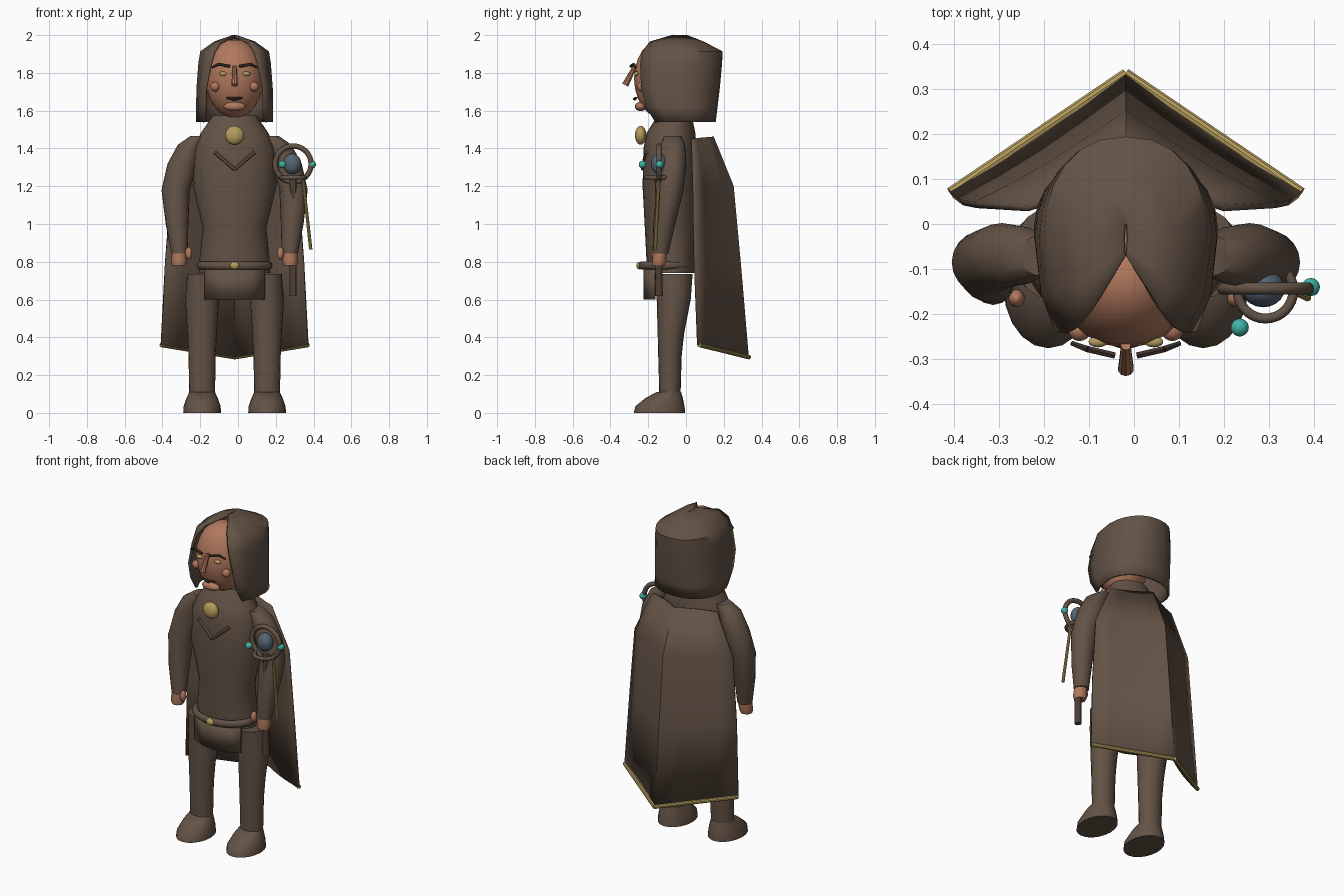
import bpy, bmesh, math
from mathutils import Vector

if "Cube" in bpy.data.objects:
    bpy.data.objects.remove(bpy.data.objects["Cube"])

CX = -0.018  # body centre line


def mat(name, c):
    m = bpy.data.materials.new(name)
    m.diffuse_color = (*c, 1)
    m.use_nodes = True
    m.node_tree.nodes["Principled BSDF"].inputs["Base Color"].default_value = m.diffuse_color
    return m


CLOTH = mat("brown cloth", (0.125, 0.085, 0.06))
SKIN = mat("skin", (0.44, 0.19, 0.11))
GOLD = mat("gold", (0.46, 0.34, 0.11))
TEAL = mat("teal", (0.05, 0.45, 0.38))
ORB = mat("slate blue", (0.09, 0.13, 0.17))
DARK = mat("dark hair", (0.05, 0.033, 0.025))


def make(name, verts, faces, m, thick=0, angle=40):
    me = bpy.data.meshes.new(name)
    me.from_pydata(verts, [], faces)
    bm = bmesh.new()
    bm.from_mesh(me)
    bmesh.ops.remove_doubles(bm, verts=bm.verts, dist=0.0005)
    bmesh.ops.recalc_face_normals(bm, faces=bm.faces)
    bm.to_mesh(me)
    bm.free()
    ob = bpy.data.objects.new(name, me)
    bpy.context.collection.objects.link(ob)
    me.materials.append(m)
    if thick:
        s = ob.modifiers.new("thickness", 'SOLIDIFY')
        s.thickness = thick
        s.offset = 0
    bpy.ops.object.select_all(action='DESELECT')
    bpy.context.view_layer.objects.active = ob
    ob.select_set(True)
    bpy.ops.object.shade_smooth_by_angle(angle=math.radians(angle))
    return ob


def grid(rows):
    """Open sheet through equally long rows of points."""
    n = len(rows[0])
    verts = [p for r in rows for p in r]
    faces = [(i * n + j, i * n + j + 1, (i + 1) * n + j + 1, (i + 1) * n + j)
             for i in range(len(rows) - 1) for j in range(n - 1)]
    return verts, faces


def loft(name, rings, m, n=20):
    """Capped stack of ellipses (cx, cy, z, rx, ry)."""
    verts = [(cx + rx * math.cos(2 * math.pi * k / n), cy + ry * math.sin(2 * math.pi * k / n), z)
             for cx, cy, z, rx, ry in rings for k in range(n)]
    faces = [(i * n + k, i * n + (k + 1) % n, (i + 1) * n + (k + 1) % n, (i + 1) * n + k)
             for i in range(len(rings) - 1) for k in range(n)]
    faces += [tuple(range(n)), tuple(range((len(rings) - 1) * n, len(rings) * n))]
    return make(name, verts, faces, m)


def ball(name, loc, r, m):
    bpy.ops.mesh.primitive_uv_sphere_add(segments=20, ring_count=12, location=loc)
    ob = bpy.context.object
    ob.name = name
    ob.scale = r
    ob.data.materials.append(m)
    bpy.ops.object.shade_smooth()
    return ob


def ring(name, loc, major, minor, m, rot=(0, 0, 0), scale=(1, 1, 1)):
    bpy.ops.mesh.primitive_torus_add(major_segments=32, minor_segments=10, location=loc,
                                     rotation=rot, major_radius=major, minor_radius=minor)
    ob = bpy.context.object
    ob.name = name
    ob.scale = scale
    ob.data.materials.append(m)
    bpy.ops.object.shade_smooth()


def rod(name, a, b, r1, r2, m, n=10):
    a, b = Vector(a), Vector(b)
    bpy.ops.mesh.primitive_cone_add(vertices=n, radius1=r1, radius2=r2, depth=(b - a).length,
                                    location=(a + b) / 2)
    ob = bpy.context.object
    ob.name = name
    ob.rotation_euler = (b - a).to_track_quat('Z', 'Y').to_euler()
    ob.data.materials.append(m)
    bpy.ops.object.shade_smooth_by_angle()


# Torso, belt and hips
loft("torso", [(CX, -0.08, 0.74, 0.19, 0.125), (CX, -0.08, 0.82, 0.185, 0.13),
               (CX, -0.08, 0.98, 0.168, 0.138), (CX, -0.085, 1.2, 0.222, 0.145),
               (CX, -0.085, 1.4, 0.215, 0.14), (CX, -0.08, 1.48, 0.18, 0.13),
               (CX, -0.06, 1.575, 0.115, 0.09)], CLOTH, 24)
ring("belt", (CX, -0.1, 0.78), 0.183, 0.022, CLOTH, scale=(0.98, 0.74, 1))
ball("buckle", (CX, -0.247, 0.78), (0.025, 0.016, 0.02), GOLD)
arc = [(CX + 0.157 * s, -0.217 + 0.05 * s * s) for s in (-1, -0.5, 0, 0.5, 1)]
make("front_flap", *grid([[(x, y, z) for x, y in arc] for z in (0.77, 0.6)]), CLOTH, 0.015)

# Chest ornaments
ball("medallion", (CX, -0.24, 1.47), (0.05, 0.03, 0.05), GOLD)
for s in (-1, 1):
    rod("chest_chevron", (CX + s * 0.105, -0.212, 1.38), (CX, -0.23, 1.29), 0.01, 0.01, CLOTH, 6)

# Limbs, mirrored across the centre line
for s, side in ((-1, "right"), (1, "left")):
    x = CX + s * 0.172
    loft(side + "_leg", [(x, -0.085, 0.09, 0.068, 0.056), (x, -0.085, 0.3, 0.072, 0.062),
                         (x, -0.08, 0.42, 0.078, 0.07), (x, -0.065, 0.6, 0.09, 0.09),
                         (x, -0.065, 0.735, 0.078, 0.1)], CLOTH)
    loft(side + "_boot", [(x, -0.14, 0, 0.1, 0.136), (x, -0.138, 0.035, 0.098, 0.13),
                          (x, -0.115, 0.08, 0.082, 0.098), (x, -0.09, 0.11, 0.068, 0.064)], CLOTH)
    loft(side + "_arm", [(CX + s * 0.292, -0.135, 0.845, 0.043, 0.042),
                         (CX + s * 0.305, -0.115, 1.0, 0.06, 0.058),
                         (CX + s * 0.312, -0.085, 1.18, 0.075, 0.072),
                         (CX + s * 0.275, -0.07, 1.32, 0.08, 0.072),
                         (CX + s * 0.235, -0.07, 1.42, 0.065, 0.065),
                         (CX + s * 0.19, -0.07, 1.465, 0.045, 0.045)], CLOTH)
    loft(side + "_hand", [(CX + s * 0.295, -0.145, 0.78, 0.034, 0.032),
                          (CX + s * 0.295, -0.142, 0.8, 0.042, 0.038),
                          (CX + s * 0.292, -0.138, 0.86, 0.038, 0.036)], SKIN, 12)
    ball(side + "_thumb", (CX + s * 0.243, -0.165, 0.845), (0.018, 0.02, 0.033), SKIN)

# Head and face
ball("head", (CX, -0.125, 1.77), (0.153, 0.15, 0.21), SKIN)
ball("lips", (CX, -0.24, 1.622), (0.058, 0.03, 0.025), SKIN)
rod("nose", (CX, -0.27, 1.835), (CX, -0.322, 1.735), 0.011, 0.018, SKIN)
for s in (-1, 1):
    ball("eye", (CX + s * 0.062, -0.262, 1.795), (0.021, 0.012, 0.012), GOLD)
    ball("cheek", (CX + s * 0.103, -0.235, 1.727), (0.025, 0.025, 0.025), SKIN)
    rod("brow_inner", (CX + s * 0.025, -0.292, 1.835), (CX + s * 0.085, -0.278, 1.846), 0.008, 0.008, DARK, 6)
    rod("brow_outer", (CX + s * 0.085, -0.278, 1.846), (CX + s * 0.12, -0.265, 1.828), 0.008, 0.006, DARK, 6)
    rod("moustache", (CX, -0.272, 1.662), (CX + s * 0.042, -0.262, 1.667), 0.009, 0.005, DARK, 6)

# Hood: levels of (z, opening half width, front y, side half width, back y)
levels = [(1.54, 0.155, -0.16, 0.197, 0.15), (1.62, 0.155, -0.21, 0.197, 0.16),
          (1.72, 0.152, -0.235, 0.195, 0.172), (1.85, 0.125, -0.24, 0.185, 0.184),
          (1.91, 0.107, -0.23, 0.176, 0.188), (1.96, 0.075, -0.19, 0.105, 0.09),
          (1.995, 0, -0.07, 0.004, 0.0)]
rows = []
for z, hw, yf, xr, yb in levels:
    cy = yf + (yb - yf) * 0.5
    half = [(hw, yf), (hw + (xr - hw) * 0.7, yf + (cy - yf) * 0.4)]
    half += [(xr * math.cos(a) ** 0.85 if k < 6 else 0, cy + (yb - cy) * math.sin(a))
             for k in range(7) for a in [k * math.pi / 12]]
    pts = [(CX - x, y, z) for x, y in half] + [(CX + x, y, z) for x, y in half[-2::-1]]
    rows.append(pts)
make("hood", *grid(rows), CLOTH, 0.014, 50)

# Cape: levels of (z side, z ridge, half width, side y, ridge y)
rows = []
for zs, zm, w, ys, ym in [(1.45, 1.46, 0.22, 0.035, 0.14), (1.2, 1.2, 0.335, 0.042, 0.245),
                          (0.8, 0.77, 0.365, 0.048, 0.285), (0.36, 0.295, 0.388, 0.065, 0.325)]:
    row = []
    for k in range(-4, 5):
        u = abs(k) / 4
        row.append((CX + w * k / 4, ym + (ys - ym) * u - 0.012 * math.sin(u * math.pi),
                    zm + (zs - zm) * u))
    rows.append(row)
make("cape", *grid(rows), CLOTH, 0.015, 25)
for s in (-1, 1):
    rod("cape_hem", (CX + s * 0.39, 0.07, 0.36), (CX, 0.334, 0.295), 0.012, 0.012, GOLD)

# Staff with ring head, orb, beads and pendant rod
SX, SY, SZ = 0.292, -0.143, 1.318
rod("staff_shaft", (SX, SY, 0.62), (SX, SY, 1.1), 0.02, 0.018, CLOTH)
rod("staff_neck", (SX, SY, 1.08), (SX, SY, 1.25), 0.016, 0.024, CLOTH)
ring("staff_ring", (SX, SY, SZ), 0.095, 0.014, CLOTH, rot=(math.pi / 2, 0, 0))
ring("staff_collar", (SX, SY - 0.005, 1.245), 0.062, 0.011, CLOTH)
ball("staff_orb", (SX - 0.005, SY, SZ), (0.048, 0.042, 0.055), ORB)
for p in ((0.235, -0.23, 1.315), (0.393, -0.14, 1.315)):
    ball("staff_bead", p, (0.02, 0.02, 0.02), TEAL)
rod("pendant_rod", (0.342, -0.143, 1.26), (0.385, -0.163, 0.865), 0.008, 0.009, GOLD)
